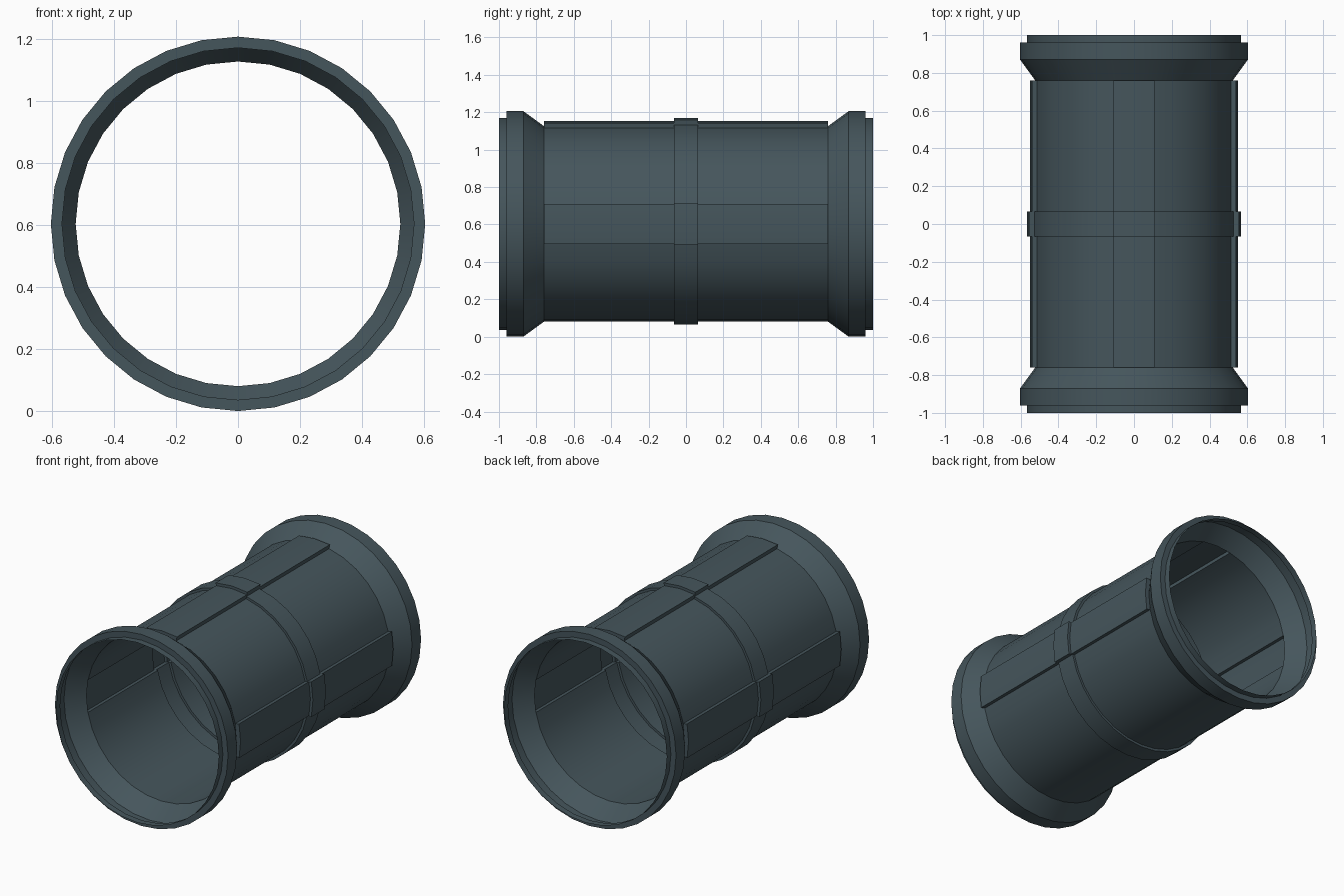
import bpy, bmesh
from math import sin, cos, pi

if "Cube" in bpy.data.objects:
    bpy.data.objects.remove(bpy.data.objects["Cube"])

SIDES = 32
ZC = 0.603
R, RP = 0.523, 0.55          # tube wall, raised panel
B, BP = 0.538, 0.567         # centre band, band over panel

mat = bpy.data.materials.new("dark_slate")
mat.diffuse_color = (0.06, 0.092, 0.107, 1)
mat.use_nodes = True
mat.node_tree.nodes["Principled BSDF"].inputs["Base Color"].default_value = mat.diffuse_color

# Angular columns: (step, raised); doubled at the edges of the top, right and left panels
columns = []
for k in range(SIDES):
    near = [(k - c + 16) % SIDES - 16 for c in (0, 8, 24)]
    if 0 in near:
        columns.append((k, True))
    elif -1 in near:
        columns += [(k, False), (k, True)]
    elif 1 in near:
        columns += [(k, True), (k, False)]
    else:
        columns.append((k, False))


def shell(name, stations):
    """Sweep (y, wall radius, panel radius) stations around the tube axis."""
    bm = bmesh.new()
    grid = []
    for k, raised in columns:
        a = 2 * pi * k / SIDES
        col = []
        for y, r, rp in stations:
            rad = rp if raised else r
            col.append(bm.verts.new((rad * sin(a), y, ZC + rad * cos(a))))
        grid.append(col)
    for i in range(len(grid)):
        c, n = grid[i], grid[(i + 1) % len(grid)]
        for s in range(len(stations) - 1):
            bm.faces.new((c[s], n[s], n[s + 1], c[s + 1]))
    bmesh.ops.remove_doubles(bm, verts=bm.verts, dist=1e-4)
    bmesh.ops.dissolve_degenerate(bm, edges=bm.edges, dist=1e-4)
    me = bpy.data.meshes.new(name)
    bm.to_mesh(me)
    bm.free()
    me.materials.append(mat)
    ob = bpy.data.objects.new(name, me)
    bpy.context.collection.objects.link(ob)
    bpy.ops.object.select_all(action='DESELECT')
    ob.select_set(True)
    bpy.context.view_layer.objects.active = ob
    bpy.ops.object.shade_smooth_by_angle(angle=0.5)


# Flared collar with a stepped lip, and the panelled tube half
collar = [(-1.0, 0.567, 0.567), (-0.96, 0.567, 0.567), (-0.96, 0.603, 0.603),
          (-0.87, 0.603, 0.603), (-0.76, R, R)]
tube = [(-0.76, R, R), (-0.76, R, RP), (-0.065, R, RP)]


def mirrored(st):
    return [(-y, r, rp) for y, r, rp in reversed(st)]


shell("front_collar", collar)
shell("back_collar", mirrored(collar))
shell("front_tube", tube)
shell("back_tube", mirrored(tube))

# Raised band around the middle
shell("centre_band", [(-0.065, R, RP), (-0.065, B, BP), (0.065, B, BP), (0.065, R, RP)])
